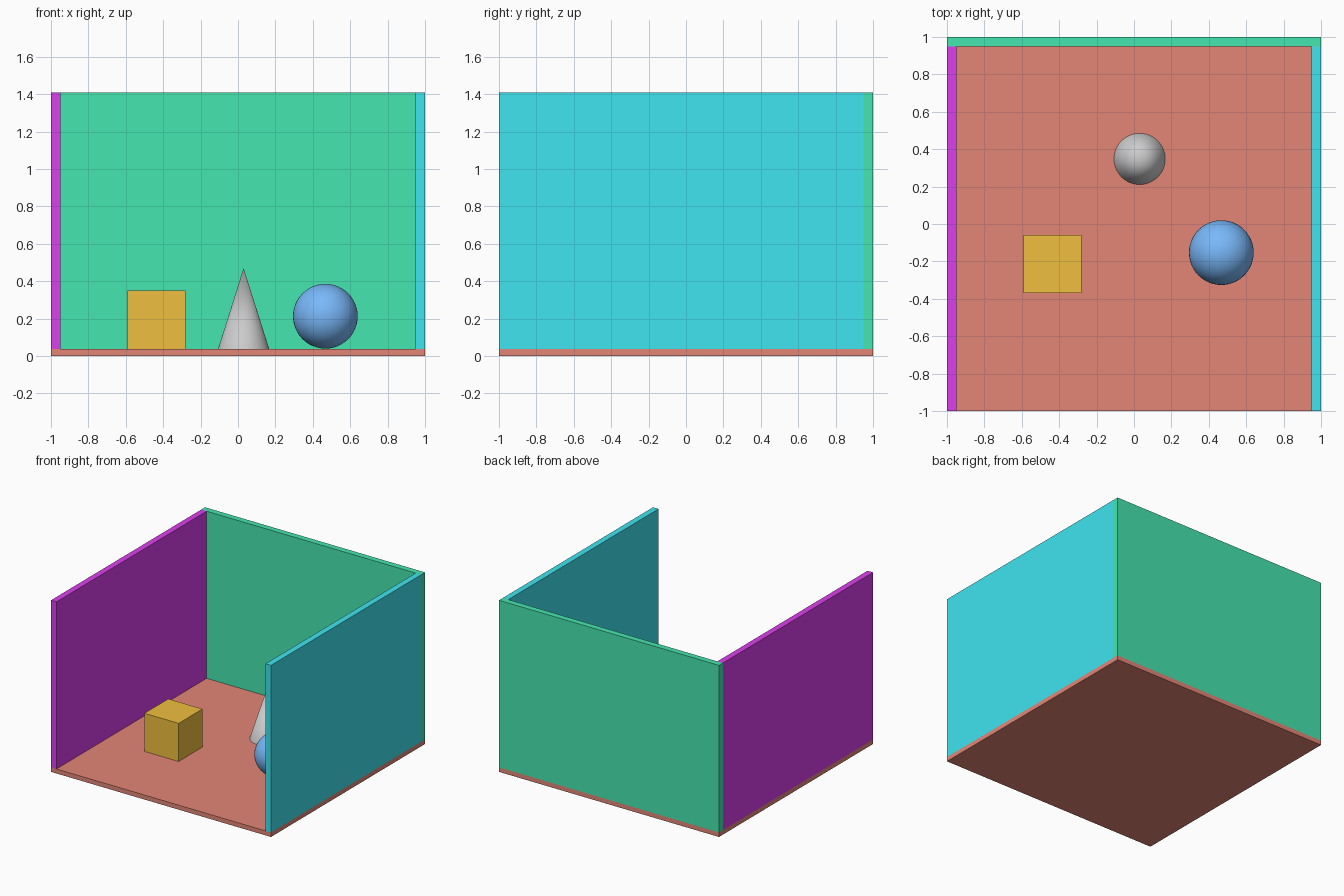
import bpy
from math import radians

if "Cube" in bpy.data.objects:
    bpy.data.objects.remove(bpy.data.objects["Cube"])


def finish(obj, name, color=None):
    obj.name = name
    if color:
        mat = bpy.data.materials.new(name + "_colour")
        mat.diffuse_color = (*color, 1)
        mat.use_nodes = True
        mat.node_tree.nodes["Principled BSDF"].inputs["Base Color"].default_value = mat.diffuse_color
        obj.data.materials.append(mat)
    return obj


def box(name, lo, hi, color):
    bpy.ops.mesh.primitive_cube_add(size=1, location=[(a + b) / 2 for a, b in zip(lo, hi)])
    obj = bpy.context.object
    obj.scale = [b - a for a, b in zip(lo, hi)]
    bpy.ops.object.transform_apply(location=False, rotation=False, scale=True)
    return finish(obj, name, color)


FLOOR, TOP, T = 0.037, 1.41, 0.05

# Room shell: floor and three walls, open at the front and top
box("floor", (-1, -1, 0), (1, 1, FLOOR), (0.77, 0.24, 0.18))
box("back_wall", (-1, 1 - T, FLOOR), (1, 1, TOP), (0.06, 0.79, 0.43))
box("left_wall", (-1, -1, FLOOR), (-1 + T, 1 - T, TOP), (0.71, 0.05, 0.85))
box("right_wall", (1 - T, -1, FLOOR), (1, 1 - T, TOP), (0.05, 0.78, 0.87))

# Cube
box("cube", (-0.592, -0.37, FLOOR), (-0.281, -0.06, 0.35), (0.86, 0.52, 0.05))

# Cone
bpy.ops.mesh.primitive_cone_add(vertices=48, radius1=0.137, radius2=0, depth=0.47 - FLOOR,
                                location=(0.03, 0.348, (0.47 + FLOOR) / 2))
bpy.ops.object.shade_smooth_by_angle(angle=radians(30))
finish(bpy.context.object, "cone")

# Ball
bpy.ops.mesh.primitive_uv_sphere_add(segments=48, ring_count=24, radius=0.173,
                                     location=(0.467, -0.153, 0.213))
bpy.ops.object.shade_smooth_by_angle(angle=radians(30))
finish(bpy.context.object, "ball", (0.19, 0.48, 0.95))
